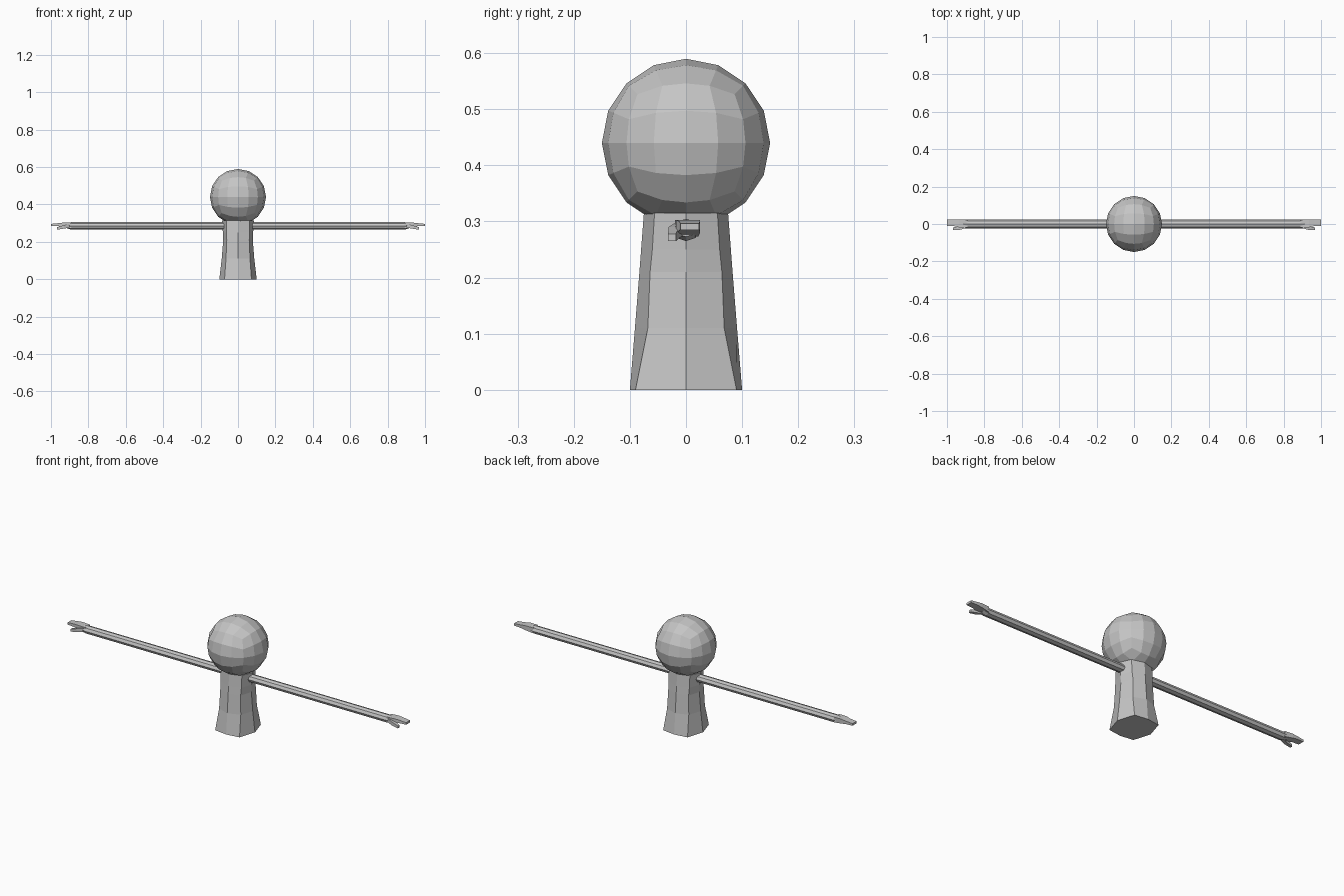
import bpy, bmesh, math
from mathutils import Vector

if "Cube" in bpy.data.objects:
    bpy.data.objects.remove(bpy.data.objects["Cube"])

grey = bpy.data.materials.new("plain grey")
grey.diffuse_color = (0.56, 0.56, 0.56, 1)
grey.use_nodes = True
grey.node_tree.nodes["Principled BSDF"].inputs["Base Color"].default_value = grey.diffuse_color


def finish(name, bm):
    bmesh.ops.remove_doubles(bm, verts=bm.verts, dist=0.0001)
    bmesh.ops.recalc_face_normals(bm, faces=bm.faces)
    mesh = bpy.data.meshes.new(name)
    bm.to_mesh(mesh)
    bm.free()
    mesh.materials.append(grey)
    obj = bpy.data.objects.new(name, mesh)
    bpy.context.collection.objects.link(obj)
    return obj


def loft(bm, rings):
    """Skin a list of equal-length rings and cap both ends."""
    rows = [[bm.verts.new(p) for p in ring] for ring in rings]
    n = len(rows[0])
    for a, b in zip(rows, rows[1:]):
        for i in range(n):
            j = (i + 1) % n
            bm.faces.new((a[i], a[j], b[j], b[i]))
    bm.faces.new(rows[0][::-1])
    bm.faces.new(rows[-1])


# Head: cube grid rounded to a ball, four panels per side
bm = bmesh.new()
bmesh.ops.create_cube(bm, size=2)
bmesh.ops.subdivide_edges(bm, edges=bm.edges[:], cuts=3, use_grid_fill=True)
for v in bm.verts:
    p = Vector([math.tan(c * math.pi / 4) for c in v.co])
    v.co = p.normalized() * 0.15 + Vector((0, 0, 0.44))
finish("head", bm)

# Body: eight-sided tapered column; z, side x, front y, corner x, corner y
levels = [(0.0, 0.100, 0.100, 0.072, 0.090),
          (0.11, 0.087, 0.091, 0.064, 0.068),
          (0.21, 0.079, 0.083, 0.060, 0.064),
          (0.25, 0.081, 0.080, 0.062, 0.060),
          (0.315, 0.086, 0.075, 0.062, 0.056)]
bm = bmesh.new()
loft(bm, [[(sx, 0, z), (cx, cy, z), (0, fy, z), (-cx, cy, z),
           (-sx, 0, z), (-cx, -cy, z), (0, -fy, z), (cx, -cy, z)]
          for z, sx, fy, cx, cy in levels])
finish("body", bm)


def ring(x, y, z, ry, rz, n=8):
    return [(x, y + ry * math.cos(math.tau * i / n),
             z + rz * math.sin(math.tau * i / n)) for i in range(n)]


def box_ring(x, y0, y1, z0, z1):
    return [(x, y0, z0), (x, y1, z0), (x, y1, z1), (x, y0, z1)]


def mirrored(name, rings):
    for side, s in (("right", 1), ("left", -1)):
        bm = bmesh.new()
        loft(bm, [[(s * x, y, z) for x, y, z in r] for r in rings])
        finish(side + "_" + name, bm)


# Arms: long straight rods narrowing at the wrist
mirrored("arm", [ring(0.04, 0, 0.285, 0.024, 0.020),
                 ring(0.89, 0, 0.285, 0.024, 0.020),
                 ring(0.915, 0, 0.288, 0.022, 0.015)])

# Hands: flat palm and fingers, with a short thumb toward the front
mirrored("hand", [box_ring(0.89, -0.020, 0.022, 0.273, 0.302),
                  box_ring(0.935, -0.018, 0.025, 0.280, 0.303),
                  box_ring(0.96, -0.012, 0.025, 0.284, 0.300),
                  box_ring(1.0, -0.010, 0.023, 0.285, 0.296)])
mirrored("thumb", [box_ring(0.90, -0.022, -0.002, 0.276, 0.296),
                   box_ring(0.93, -0.031, -0.012, 0.271, 0.290),
                   box_ring(0.967, -0.032, -0.018, 0.265, 0.278)])
